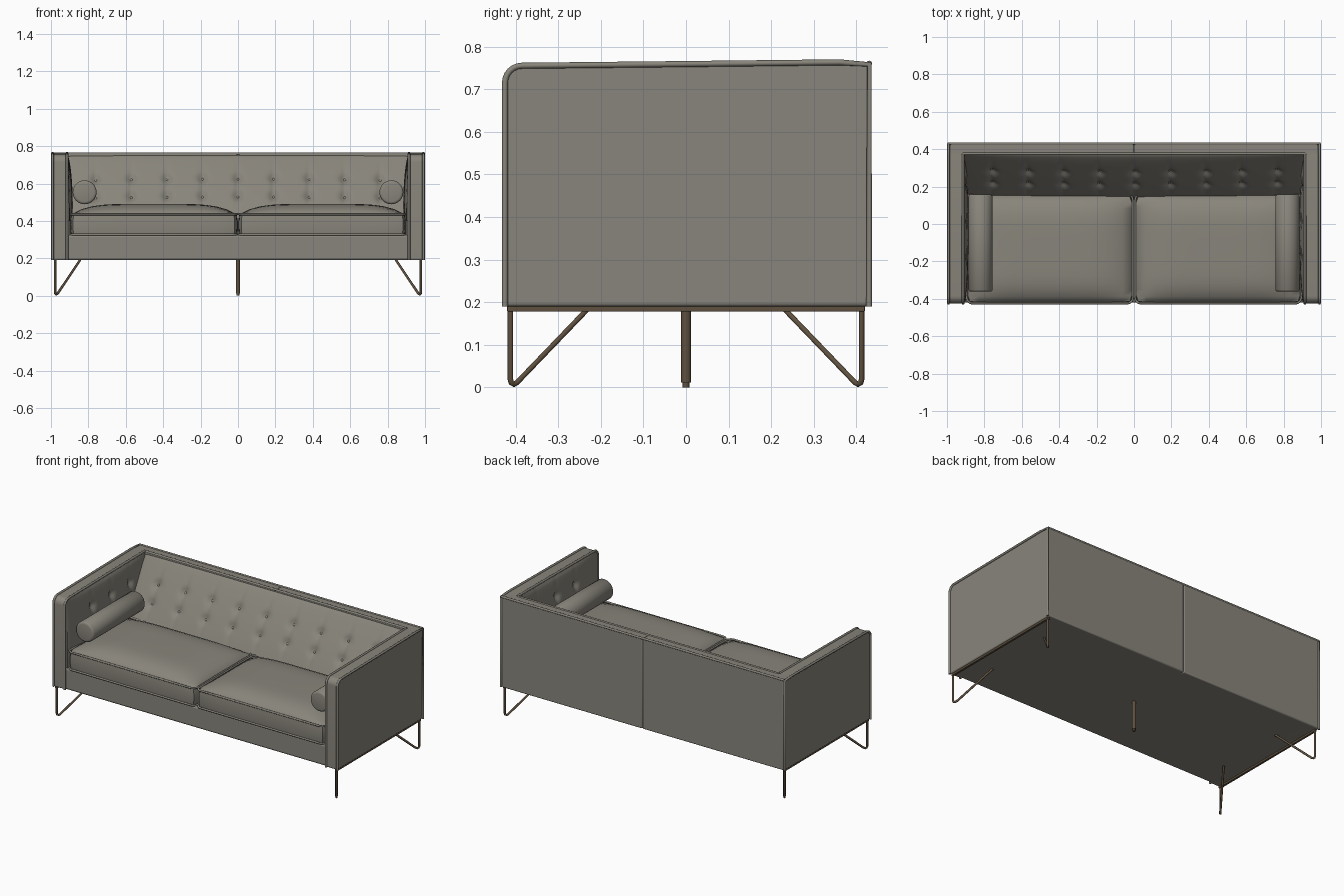
import bpy, bmesh, math
from mathutils import Vector

if "Cube" in bpy.data.objects:
    bpy.data.objects.remove(bpy.data.objects["Cube"])


def material(name, rgb):
    m = bpy.data.materials.new(name)
    m.use_nodes = True
    m.diffuse_color = (*rgb, 1)
    m.node_tree.nodes["Principled BSDF"].inputs["Base Color"].default_value = (*rgb, 1)
    return m


FABRIC = material("taupe fabric", (0.25, 0.235, 0.2))
METAL = material("bronze metal", (0.115, 0.082, 0.05))


def finish(name, bm, mat, bevel=0, angle=40):
    bmesh.ops.recalc_face_normals(bm, faces=bm.faces)
    mesh = bpy.data.meshes.new(name)
    bm.to_mesh(mesh)
    bm.free()
    ob = bpy.data.objects.new(name, mesh)
    bpy.context.collection.objects.link(ob)
    mesh.materials.append(mat)
    if bevel:
        mod = ob.modifiers.new("soft edges", "BEVEL")
        mod.width, mod.segments, mod.limit_method = bevel, 3, "ANGLE"
    bpy.ops.object.select_all(action="DESELECT")
    ob.select_set(True)
    bpy.context.view_layer.objects.active = ob
    bpy.ops.object.shade_smooth_by_angle(angle=math.radians(angle))
    return ob


def box(name, lo, hi, mat, bevel):
    bm = bmesh.new()
    bmesh.ops.create_cube(bm, size=1)
    for v in bm.verts:
        v.co = [l + (c + 0.5) * (h - l) for c, l, h in zip(v.co, lo, hi)]
    return finish(name, bm, mat, bevel)


def rod(name, points, radius, mat, closed=False):
    cu = bpy.data.curves.new(name, "CURVE")
    cu.dimensions = "3D"
    cu.bevel_depth, cu.bevel_resolution, cu.use_fill_caps = radius, 2, True
    sp = cu.splines.new("POLY")
    sp.points.add(len(points) - 1)
    for p, co in zip(sp.points, points):
        p.co = (*co, 1)
    sp.use_cyclic_u = closed
    sp.use_smooth = True
    cu.materials.append(mat)
    ob = bpy.data.objects.new(name, cu)
    bpy.context.collection.objects.link(ob)
    return ob


def arc(cx, cy, r, start, end, n=6):
    return [(cx + r * math.cos(math.radians(start + (end - start) * i / n)),
             cy + r * math.sin(math.radians(start + (end - start) * i / n))) for i in range(n + 1)]


def cushion(name, centre, half, crown):
    # boxed cushion: rounded plan corners and a domed top
    bm = bmesh.new()
    bmesh.ops.create_cube(bm, size=2)
    bmesh.ops.subdivide_edges(bm, edges=bm.edges, cuts=15, use_grid_fill=True)
    for v in bm.verts:
        x, y, z = v.co
        dome = (1 - abs(x) ** 5) * (1 - abs(y) ** 5)
        corner = 1 - 0.035 * abs(x * y) ** 8
        bulge = 1 + 0.012 * (1 - z * z)
        v.co = (centre[0] + x * half[0] * corner * bulge,
                centre[1] + y * half[1] * corner * bulge,
                centre[2] + z * half[2] + (crown * dome if z > 0 else 0) * z)
    return finish(name, bm, FABRIC, angle=60)


def tufted_panel(name, a, b, c, cols, rows, nu, nv):
    # padded sheet: a is the lower corner, b lies along it, c lies up it
    a, b, c = Vector(a), Vector(b), Vector(c)
    u_dir, v_dir = b - a, c - a
    normal = u_dir.cross(v_dir).normalized()
    spots = [(u, v) for u in cols for v in rows]

    def point(u, v):
        puff = 0.022 * (math.sin(math.pi * u) * math.sin(math.pi * v)) ** 0.5 if 0 < u < 1 and 0 < v < 1 else 0
        for su, sv in spots:
            du, dv = (u - su) * u_dir.length, (v - sv) * v_dir.length
            puff -= 0.016 * math.exp(-(du * du + dv * dv) / 0.0007)
            puff -= 0.005 * math.exp(-du * du / 0.0002 - dv * dv / 0.008)
        return a + u_dir * u + v_dir * v + normal * puff

    bm = bmesh.new()
    grid = [[bm.verts.new(point(i / nu, j / nv)) for j in range(nv + 1)] for i in range(nu + 1)]
    for i in range(nu):
        for j in range(nv):
            bm.faces.new((grid[i][j], grid[i + 1][j], grid[i + 1][j + 1], grid[i][j + 1]))
    panel = finish(name, bm, FABRIC, angle=80)
    if panel.data.polygons[0].normal.dot(normal) < 0:
        panel.data.flip_normals()
    # buttons sit in the dents
    bm = bmesh.new()
    for u, v in spots:
        made = bmesh.ops.create_uvsphere(bm, u_segments=10, v_segments=6, radius=0.009)["verts"]
        spot = point(u, v)
        for vert in made:
            vert.co += spot - normal * (vert.co.dot(normal) * 0.5)
    finish(name + "_buttons", bm, FABRIC, angle=80)


# Base under the seat
box("seat_base", (-0.93, -0.42, 0.19), (0.93, 0.42, 0.325), FABRIC, 0.012)

# Side outline with the rounded top front corner
side = [(-0.425, 0.19)] + arc(-0.385, 0.715, 0.04, 180, 90) + [(0.0, 0.759), (0.36, 0.763), (0.43, 0.758), (0.43, 0.19)]

for s, label in ((1, "left"), (-1, "right")):
    # Arm: side outline pushed across its thickness
    bm = bmesh.new()
    lower = [bm.verts.new((s * 0.912, y, z)) for y, z in side]
    upper = [bm.verts.new((s * 0.991, y, z)) for y, z in side]
    bm.faces.new(lower)
    bm.faces.new(upper)
    for i in range(len(side)):
        k = (i + 1) % len(side)
        bm.faces.new((lower[i], lower[k], upper[k], upper[i]))
    finish(label + "_arm", bm, FABRIC, 0.008)

    # Piping along the arm edges
    rod(label + "_arm_outer_piping", [(s * 0.992, y, z) for y, z in side], 0.007, FABRIC)
    inner = [(s * 0.914, y, z) for y, z in side[:-3]] + [(s * 0.914, 0.375, 0.762)]
    rod(label + "_arm_inner_piping", inner, 0.007, FABRIC)

    # Padded inside of the arm
    front, rear = (s * 0.9, -0.415, 0.32), (s * 0.9, 0.38, 0.32)
    start, end = (rear, front) if s > 0 else (front, rear)
    top = (s * 0.912, start[1], 0.75)
    cols = [0.22, 0.46, 0.7]
    if s < 0:
        cols = [1 - c for c in cols]
    tufted_panel(label + "_arm_pad", start, end, top, cols, (0.5, 0.72), 64, 36)

    # Half of the outer back, leaving a seam in the middle
    x0, x1 = sorted((s * 0.0005, s * 0.985))
    box(label + "_back_panel", (x0, 0.37, 0.19), (x1, 0.435, 0.762), FABRIC, 0.007)

    # Seat cushion and its piping
    cx, cy, hx, hy = s * 0.45, -0.133, 0.443, 0.29
    cushion(label + "_seat_cushion", (cx, cy, 0.379), (hx, hy, 0.056), 0.056)
    plan = []
    for i, (sx, sy) in enumerate(((1, 1), (-1, 1), (-1, -1), (1, -1))):
        plan += arc(cx + sx * (hx - 0.03), cy + sy * (hy - 0.03), 0.031, 90 * i, 90 * i + 90)
    for z, edge in ((0.436, "top"), (0.327, "bottom")):
        rod(f"{label}_cushion_{edge}_piping", [(x, y, z) for x, y in plan], 0.006, FABRIC, True)

    # Round bolster resting on the seat
    bm = bmesh.new()
    rings = []
    for y, r in ((-0.362, 0.05), (-0.36, 0.058), (-0.352, 0.064), (0.148, 0.064), (0.156, 0.058), (0.158, 0.05)):
        ring = [bm.verts.new((s * 0.82 + x, y, 0.553 + z)) for x, z in arc(0, 0, r, 0, 348.75, 31)]
        if rings:
            for i in range(32):
                bm.faces.new((rings[-1][i], rings[-1][(i + 1) % 32], ring[(i + 1) % 32], ring[i]))
        rings.append(ring)
    bm.faces.new(rings[0])
    bm.faces.new(rings[-1])
    finish(label + "_bolster", bm, FABRIC, angle=50)

    # Metal rail and bent corner legs
    box(label + "_metal_rail", (s * 0.978 - 0.007, -0.42, 0.178), (s * 0.978 + 0.007, 0.42, 0.191), METAL, 0.002)
    for t, end_name in ((-1, "front"), (1, "back")):
        path = [(0.978, 0.412, 0.19), (0.978, 0.412, 0.018), (0.976, 0.41, 0.01),
                (0.971, 0.404, 0.007), (0.964, 0.396, 0.012), (0.845, 0.225, 0.19)]
        rod(f"{end_name}_{label}_leg", [(s * x, t * y, z) for x, y, z in path], 0.0065, METAL)

# Sloped, buttoned back pad
tufted_panel("back_pad", (-0.905, 0.135, 0.4), (0.905, 0.135, 0.4), (-0.905, 0.375, 0.752),
             [0.5 + i * 0.105 for i in range(-4, 5)], (0.36, 0.63), 180, 40)

# Piping on the top of the back
for y, half, label in ((0.376, 0.914, "inner"), (0.43, 0.99, "outer")):
    rod(f"back_{label}_piping", [(-half, y, 0.76), (half, y, 0.76)], 0.007, FABRIC)

# Centre support leg with a narrow foot
for z0, z1, r, label in ((0.012, 0.19, 0.012, "centre_leg"), (0, 0.013, 0.008, "centre_foot")):
    rod(label, [(0, 0, z0), (0, 0, z1)], r, METAL)
